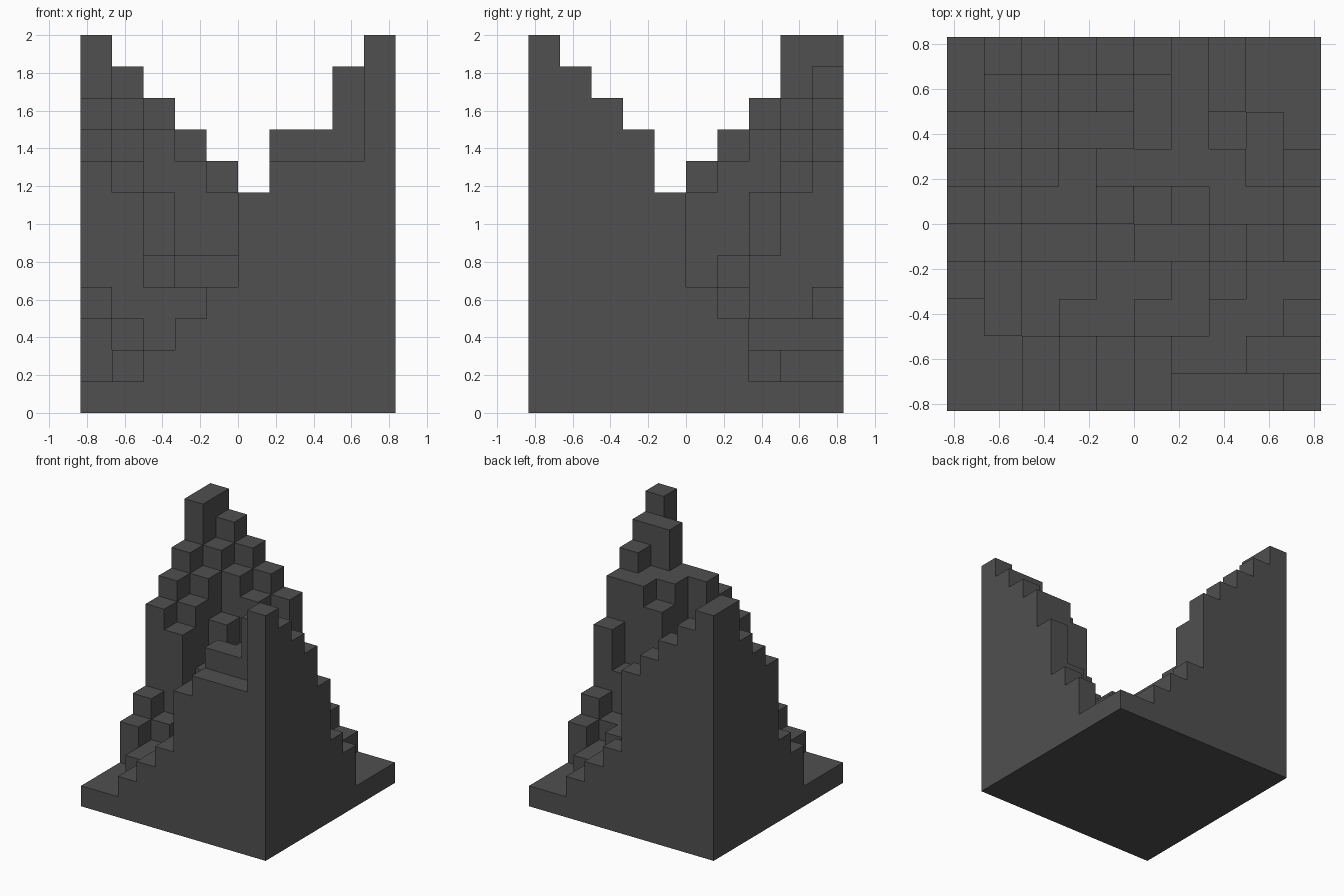
import bpy
import bmesh

if "Cube" in bpy.data.objects:
    bpy.data.objects.remove(bpy.data.objects["Cube"])

CELL = 1 / 6          # block size: 10 x 10 blocks, up to 12 high
N = 10

# Block heights (hex), one string per row from front to back, left to right
ROWS = [
    "112347888c",
    "11234799bb",
    "121224499a",
    "3211224899",
    "4322133457",
    "8744212334",
    "9854333323",
    "a975523121",
    "ca98723211",
    "cba9843211",
]


def height(i, j):
    """Height of a block column, zero outside the base."""
    return int(ROWS[j][i], 16) if 0 <= i < N and 0 <= j < N else 0


def quad(bm, corners):
    bm.faces.new([bm.verts.new(((x - N / 2) * CELL, (y - N / 2) * CELL, z * CELL))
                  for x, y, z in corners])


bm = bmesh.new()

# Underside
quad(bm, [(0, 0, 0), (0, N, 0), (N, N, 0), (N, 0, 0)])

for j in range(N):
    for i in range(N):
        h = height(i, j)
        # Step top
        quad(bm, [(i, j, h), (i + 1, j, h), (i + 1, j + 1, h), (i, j + 1, h)])
        # Walls down to each lower neighbour: front, right, back, left
        ring = [(i, j), (i + 1, j), (i + 1, j + 1), (i, j + 1)]
        for k, (di, dj) in enumerate([(0, -1), (1, 0), (0, 1), (-1, 0)]):
            low = height(i + di, j + dj)
            if low < h:
                a, b = ring[k], ring[(k + 1) % 4]
                quad(bm, [(*a, low), (*b, low), (*b, h), (*a, h)])

bmesh.ops.remove_doubles(bm, verts=bm.verts, dist=0.001)

mesh = bpy.data.meshes.new("stepped_valley")
bm.to_mesh(mesh)
bm.free()

# Dark stone colour
stone = bpy.data.materials.new("dark grey stone")
stone.diffuse_color = (0.08, 0.08, 0.08, 1)
stone.use_nodes = True
stone.node_tree.nodes["Principled BSDF"].inputs["Base Color"].default_value = stone.diffuse_color
mesh.materials.append(stone)

valley = bpy.data.objects.new("stepped_valley", mesh)
bpy.context.collection.objects.link(valley)
